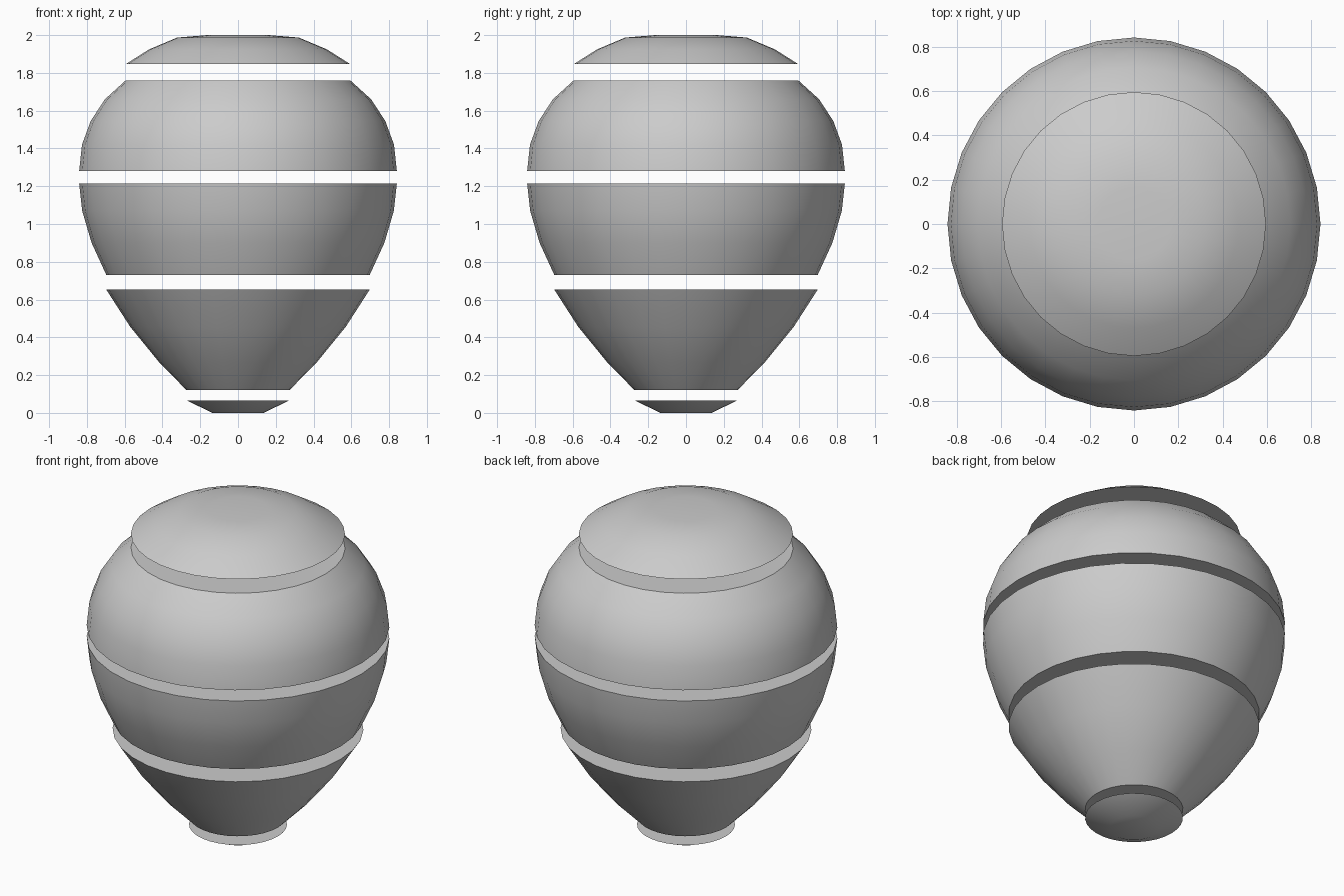
import bpy
import math

cube = bpy.data.objects.get("Cube")
if cube:
    bpy.data.objects.remove(cube, do_unlink=True)

SIDES = 32

# One plain grey for every slice
grey = bpy.data.materials.new("plain_grey")
grey.use_nodes = True
COLOUR = (0.6, 0.6, 0.6, 1)
grey.diffuse_color = COLOUR
grey.node_tree.nodes["Principled BSDF"].inputs["Base Color"].default_value = COLOUR


def lathe(name, profile):
    """Closed solid of revolution from (radius, height) pairs, bottom to top."""
    verts, faces = [], []
    for r, z in profile:
        for i in range(SIDES):
            a = math.tau * i / SIDES
            verts.append((r * math.cos(a), r * math.sin(a), z))
    for k in range(len(profile) - 1):
        for i in range(SIDES):
            j = (i + 1) % SIDES
            lo, hi = k * SIDES, (k + 1) * SIDES
            faces.append((lo + i, lo + j, hi + j, hi + i))
    faces.append(tuple(reversed(range(SIDES))))
    faces.append(tuple(range(len(verts) - SIDES, len(verts))))
    mesh = bpy.data.meshes.new(name)
    mesh.from_pydata(verts, [], faces)
    mesh.materials.append(grey)
    obj = bpy.data.objects.new(name, mesh)
    bpy.context.collection.objects.link(obj)
    bpy.ops.object.select_all(action="DESELECT")
    obj.select_set(True)
    bpy.context.view_layer.objects.active = obj
    bpy.ops.object.shade_smooth_by_angle(angle=math.radians(35))
    return obj


# Egg-shaped body cut into five separated slices
lathe("bottom_tip", [(0.135, 0), (0.272, 0.066)])
lathe("lower_slice", [(0.272, 0.12), (0.415, 0.265), (0.57, 0.455), (0.697, 0.652)])
lathe("middle_slice", [(0.697, 0.73), (0.775, 0.9), (0.825, 1.07), (0.841, 1.214)])
lathe("upper_slice", [(0.841, 1.28), (0.826, 1.42), (0.78, 1.545), (0.705, 1.66), (0.595, 1.76)])
lathe("top_cap", [(0.595, 1.846), (0.47, 1.925), (0.322, 1.987), (0.164, 2.0)])
